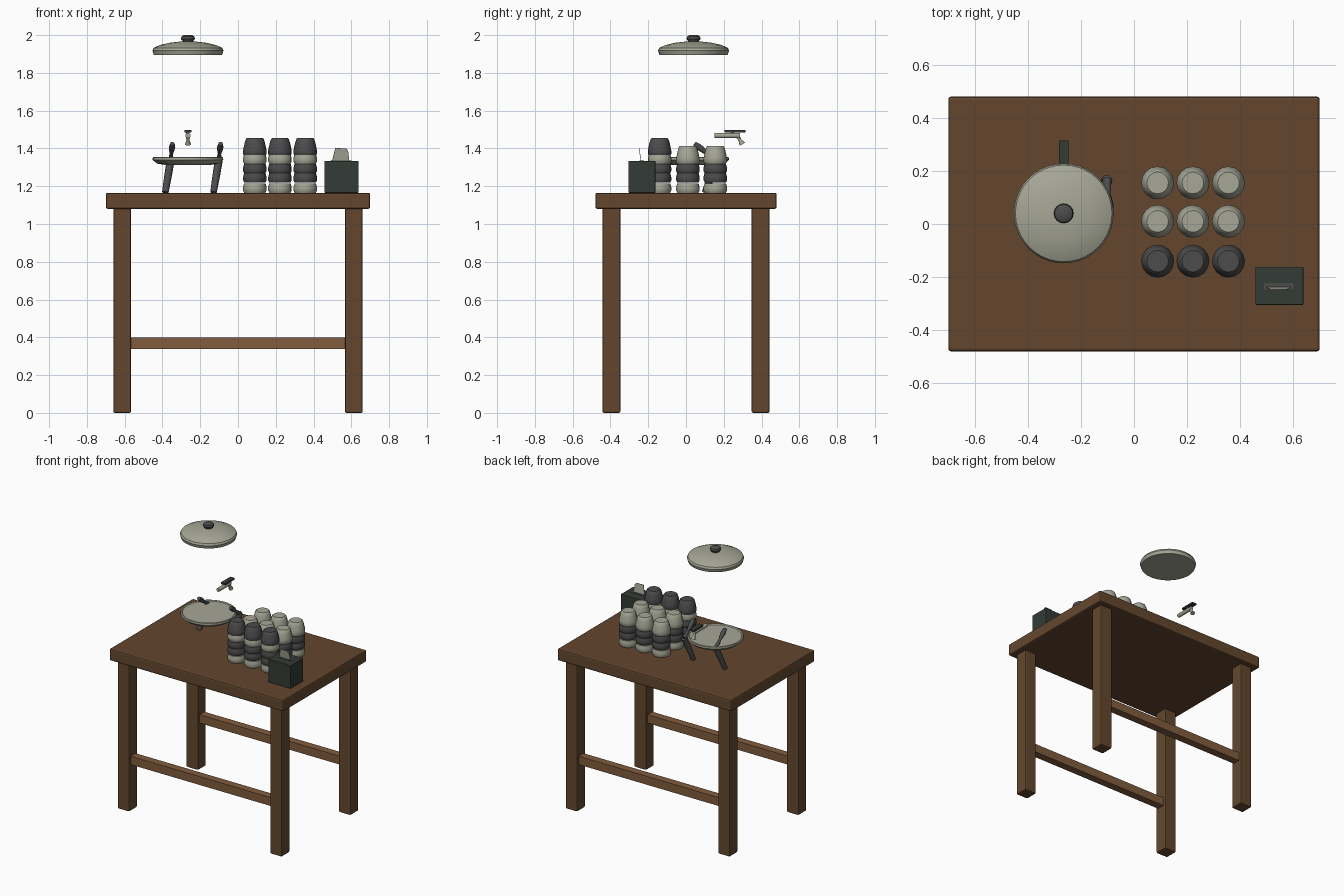
import bpy, bmesh, math
from mathutils import Vector

cube = bpy.data.objects.get("Cube")
if cube:
    bpy.data.objects.remove(cube, do_unlink=True)


def material(name, rgb):
    m = bpy.data.materials.new(name)
    m.use_nodes = True
    m.diffuse_color = (*rgb, 1)
    m.node_tree.nodes["Principled BSDF"].inputs["Base Color"].default_value = (*rgb, 1)
    return m


WOOD = material("dark wood", (0.125, 0.062, 0.027))
RAIL = material("light wood", (0.216, 0.107, 0.048))
CREAM = material("pale enamel", (0.38, 0.385, 0.305))
GREY = material("charcoal", (0.072, 0.072, 0.075))
GREEN = material("dark green", (0.033, 0.043, 0.036))


def finish(name, bm, mat, smooth=None):
    bmesh.ops.recalc_face_normals(bm, faces=bm.faces)
    me = bpy.data.meshes.new(name)
    bm.to_mesh(me)
    bm.free()
    ob = bpy.data.objects.new(name, me)
    bpy.context.collection.objects.link(ob)
    me.materials.append(mat)
    if smooth:
        bpy.ops.object.select_all(action='DESELECT')
        ob.select_set(True)
        bpy.context.view_layer.objects.active = ob
        bpy.ops.object.shade_smooth_by_angle(angle=math.radians(smooth))
    return ob


def box(name, lo, hi, mat, bevel=0.0):
    bm = bmesh.new()
    bmesh.ops.create_cube(bm, size=1)
    for v in bm.verts:
        v.co = Vector([l + (c + 0.5) * (h - l) for l, h, c in zip(lo, hi, v.co)])
    ob = finish(name, bm, mat)
    if bevel:
        mod = ob.modifiers.new("soft edges", 'BEVEL')
        mod.width = bevel
        mod.segments = 2
    return ob


def lathe(name, profile, mat, origin=(0, 0, 0), axis=(0, 0, 1), sides=32, smooth=35):
    """Revolve (radius, height) pairs around an axis and cap both ends."""
    bm = bmesh.new()
    turn = Vector((0, 0, 1)).rotation_difference(Vector(axis))
    rings = []
    for r, h in profile:
        ring = []
        for i in range(sides):
            a = math.tau * i / sides
            p = turn @ Vector((r * math.cos(a), r * math.sin(a), h))
            ring.append(bm.verts.new(p + Vector(origin)))
        rings.append(ring)
    for a, b in zip(rings, rings[1:]):
        for i in range(sides):
            j = (i + 1) % sides
            bm.faces.new((a[i], a[j], b[j], b[i]))
    bm.faces.new(rings[0])
    bm.faces.new(rings[-1])
    return finish(name, bm, mat, smooth)


def rod(name, start, end, radii, mat, sides=12):
    """Straight rod with radii spread evenly along its length."""
    d = Vector(end) - Vector(start)
    n = len(radii) - 1
    return lathe(name, [(r, d.length * i / n) for i, r in enumerate(radii)],
                 mat, start, d.normalized(), sides)


# Table
box("table_top", (-0.70, -0.48, 1.08), (0.70, 0.48, 1.165), WOOD, 0.01)
for sy, end in ((-1, "front"), (1, "back")):
    for sx, side in ((-1, "right"), (1, "left")):
        x, y = sx * 0.613, sy * 0.395
        box(f"{end}_{side}_leg", (x - 0.047, y - 0.047, 0), (x + 0.047, y + 0.047, 1.09), WOOD, 0.008)
    box(f"{end}_rail", (-0.57, sy * 0.395 - 0.028, 0.337), (0.57, sy * 0.395 + 0.028, 0.398), RAIL)

# Tray and the raised lid
CX, CY = -0.265, 0.04
lathe("tray", [(0.12, 1.313), (0.165, 1.32), (0.187, 1.34), (0.186, 1.353), (0.178, 1.355),
               (0.172, 1.349), (0.02, 1.349)], CREAM, (CX, CY, 0), sides=40)
lathe("lid", [(0.181, 1.896), (0.188, 1.918), (0.182, 1.932), (0.15, 1.947), (0.10, 1.959),
              (0.05, 1.965), (0.01, 1.966)], CREAM, (CX, CY, 0), sides=40)
lathe("lid_knob", [(0.026, 1.96), (0.03, 1.97), (0.037, 1.98), (0.034, 1.993), (0.022, 2.0)],
      GREY, (CX, CY, 0), sides=16)

# Bent stand legs with waisted upper arms
for x, side in ((-0.385, "right"), (-0.13, "left")):
    foot, knee, tip = (x, 0.10, 1.167), (x + 0.028, 0.165, 1.335), (x + 0.038, 0.045, 1.425)
    rod(f"{side}_stand_leg", foot, knee, (0.017, 0.02, 0.021), GREY)
    rod(f"{side}_stand_arm", knee, tip, (0.018, 0.012, 0.009, 0.014, 0.017, 0.012), GREY)

# Floating tap
rod("tap_pipe", (CX, 0.15, 1.468), (CX, 0.285, 1.468), (0.014, 0.014), CREAM)
rod("tap_spout", (CX, 0.272, 1.468), (CX, 0.298, 1.422), (0.012, 0.008, 0.016), CREAM)
rod("tap_stem", (CX, 0.245, 1.468), (CX, 0.245, 1.49), (0.009, 0.009), CREAM)
box("tap_handle", (CX - 0.018, 0.205, 1.485), (CX + 0.018, 0.315, 1.498), GREEN, 0.002)

# Stacks of upturned cups
CUP = [(0.056, 0), (0.062, 0.012), (0.062, 0.03), (0.058, 0.05), (0.053, 0.072), (0.047, 0.09), (0.041, 0.096)]
LIP = [(0.056, 0), (0.062, 0.012), (0.062, 0.03), (0.057, 0.05)]
order = (CREAM, GREY, GREY, CREAM, GREY)
levels = (1.165, 1.219, 1.268, 1.318, 1.36)
for row, (y, count) in enumerate(((-0.14, 5), (0.01, 4), (0.155, 4))):
    for col, x in enumerate((0.089, 0.222, 0.356)):
        for k in range(count):
            shape = CUP if k == count - 1 else LIP
            lathe(f"cup_{row}_{col}_{k}", shape, order[k], (x, y, levels[k]), sides=16, smooth=30)

# Napkin box with a slot and one napkin pulled out
box("napkin_box", (0.458, -0.305, 1.165), (0.638, -0.162, 1.334), GREEN, 0.003)
box("napkin_slot", (0.49, -0.246, 1.33), (0.602, -0.222, 1.336), GREY)
bm = bmesh.new()
outline = ((0.497, 1.33), (0.59, 1.33), (0.583, 1.388), (0.572, 1.40), (0.515, 1.402))
sheet = [bm.verts.new((x, -0.236 - (z - 1.33) * 0.15, z)) for x, z in outline]
bm.faces.new(sheet)
napkin = finish("napkin", bm, CREAM)
napkin.modifiers.new("thickness", 'SOLIDIFY').thickness = 0.003
